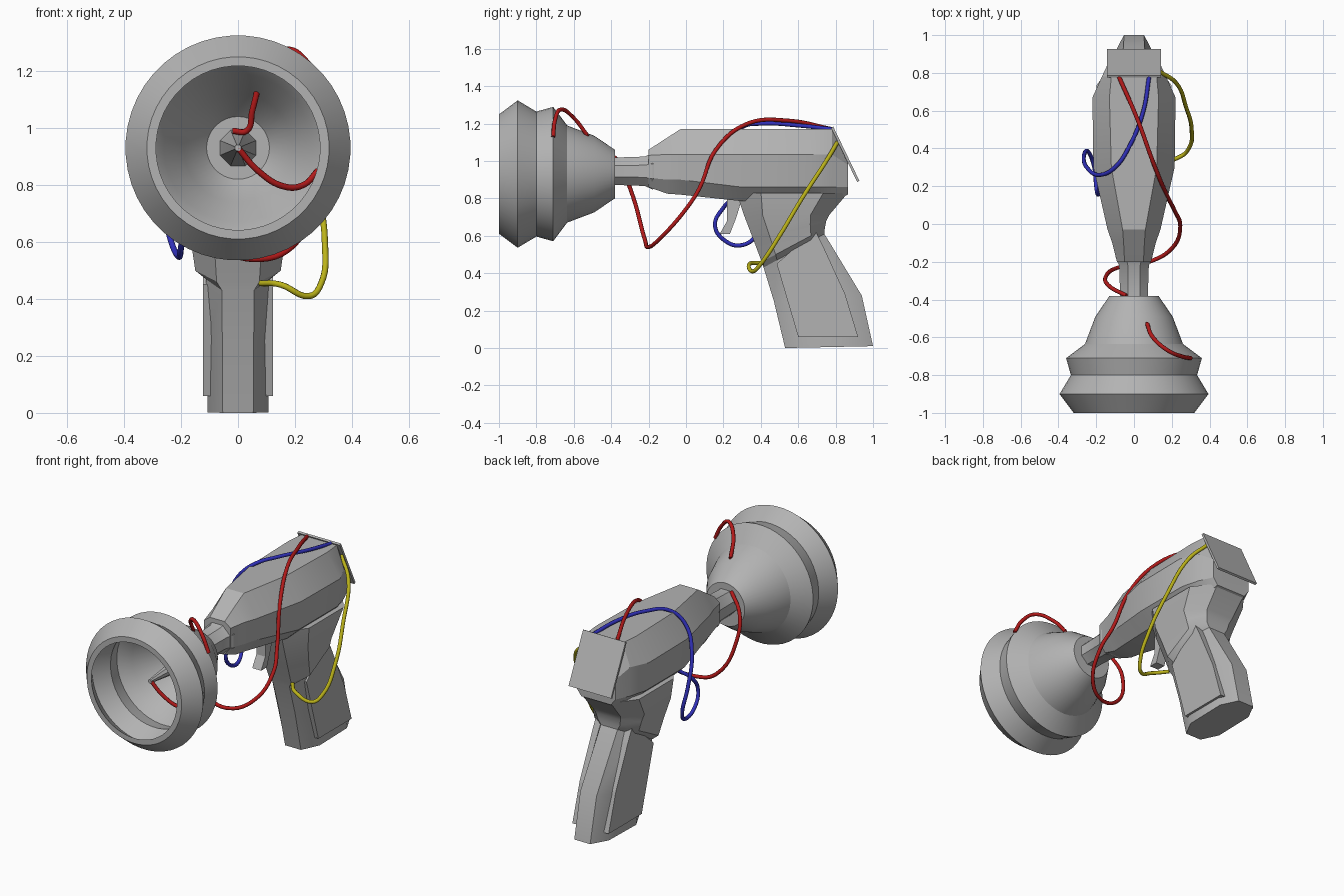
import bpy
import bmesh
from math import sin, cos, pi, radians
from mathutils import Vector

default_cube = bpy.data.objects.get("Cube")
if default_cube:
    bpy.data.objects.remove(default_cube, do_unlink=True)


def make_material(name, red, green, blue):
    material = bpy.data.materials.new(name)
    material.use_nodes = True
    colour = (red, green, blue, 1)
    material.diffuse_color = colour
    material.node_tree.nodes["Principled BSDF"].inputs["Base Color"].default_value = colour
    return material


GREY = make_material("grey metal", 0.45, 0.45, 0.45)
RED = make_material("red wire", 0.45, 0.01, 0.01)
BLUE = make_material("blue wire", 0.03, 0.03, 0.5)
YELLOW = make_material("yellow wire", 0.5, 0.45, 0.01)


def activate(obj):
    bpy.ops.object.select_all(action="DESELECT")
    obj.select_set(True)
    bpy.context.view_layer.objects.active = obj


def loft(name, rings, smooth_angle=30):
    """Skin a row of equal-sized point rings and cap both ends."""
    bm = bmesh.new()
    loops = [[bm.verts.new(point) for point in ring] for ring in rings]
    for low, high in zip(loops, loops[1:]):
        count = len(low)
        for i in range(count):
            j = (i + 1) % count
            bm.faces.new((low[i], low[j], high[j], high[i]))
    bm.faces.new(loops[0])
    bm.faces.new(loops[-1])
    bmesh.ops.recalc_face_normals(bm, faces=bm.faces[:])
    mesh = bpy.data.meshes.new(name)
    bm.to_mesh(mesh)
    bm.free()
    mesh.materials.append(GREY)
    obj = bpy.data.objects.new(name, mesh)
    bpy.context.collection.objects.link(obj)
    if smooth_angle:
        activate(obj)
        bpy.ops.object.shade_smooth_by_angle(angle=radians(smooth_angle))
    return obj


def lathe(name, profile, height, sides, smooth_angle=30):
    """Revolve (y, radius) pairs around a lengthwise axis."""
    angles = [2 * pi * (i + 0.5) / sides for i in range(sides)]
    rings = [[(r * cos(a), y, height + r * sin(a)) for a in angles] for y, r in profile]
    return loft(name, rings, smooth_angle)


def prism(name, outline, half_width):
    """Extrude a (y, z) outline across the width."""
    rings = [[(x, y, z) for y, z in outline] for x in (-half_width, half_width)]
    return loft(name, rings, 0)


def wire(name, material, points, radius=0.011):
    """Smooth round cable through the given points."""
    curve = bpy.data.curves.new(name, "CURVE")
    curve.dimensions = "3D"
    curve.bevel_depth = radius
    curve.bevel_resolution = 2
    curve.resolution_u = 6
    curve.use_fill_caps = True
    spline = curve.splines.new("BEZIER")
    spline.bezier_points.add(len(points) - 1)
    for knot, point in zip(spline.bezier_points, points):
        knot.co = Vector(point)
        knot.handle_left_type = knot.handle_right_type = "AUTO"
    curve.materials.append(material)
    obj = bpy.data.objects.new(name, curve)
    bpy.context.collection.objects.link(obj)
    activate(obj)
    bpy.ops.object.convert(target="MESH")


# Flared dish: outer steps up to the lip, then the hollow inside
AXIS = 0.93
outer = [(-0.38, 0.13), (-0.49, 0.205), (-0.635, 0.26), (-0.71, 0.36),
         (-0.8, 0.335), (-0.9, 0.395), (-1, 0.32)]
inner = [(-1, 0.288), (-0.9, 0.355), (-0.8, 0.3), (-0.71, 0.32),
         (-0.65, 0.26), (-0.5, 0.19), (-0.41, 0.11)]
lathe("dish", outer + inner, AXIS, 48)
lathe("emitter_spike", [(-0.4, 0.07), (-0.5, 0.05), (-0.85, 0.012)], AXIS, 8)

# Neck and collar joining the dish to the body
lathe("neck", [(-0.4, 0.08), (-0.36, 0.08), (-0.22, 0.085), (-0.18, 0.105), (-0.1, 0.09)],
      0.945, 8)

# Body: octagonal sections from front to back
# Each row: y, four heights from the top down, four half widths from the top down
body_rows = [
    (-0.2, (1.06, 1.03, 0.91, 0.86), (0.05, 0.09, 0.09, 0.05)),
    (-0.1, (1.125, 1.035, 0.9, 0.825), (0.055, 0.115, 0.11, 0.06)),
    (-0.03, (1.17, 1.035, 0.9, 0.82), (0.06, 0.14, 0.13, 0.07)),
    (0.3, (1.17, 1.035, 0.86, 0.785), (0.12, 0.215, 0.2, 0.12)),
    (0.67, (1.17, 1.035, 0.86, 0.785), (0.13, 0.22, 0.2, 0.12)),
    (0.78, (1.17, 1.035, 0.86, 0.785), (0.12, 0.17, 0.17, 0.12)),
    (0.866, (1.0, 0.98, 0.86, 0.82), (0.09, 0.13, 0.13, 0.1)),
]
body_rings = []
for y, heights, widths in body_rows:
    side = list(zip(widths, heights))
    body_rings.append([(w, y, z) for w, z in side] + [(-w, y, z) for w, z in reversed(side)])
loft("body", body_rings)


def grip_ring(front, back, half_width):
    """Chamfered section between a front and a back (y, z) point."""
    start, end = Vector((0, *front)), Vector((0, *back))
    side = [(0, 0.5), (0.22, 1), (0.78, 1), (1, 0.5)]
    points = [(t, w * half_width) for t, w in side]
    points += [(t, -w * half_width) for t, w in reversed(side)]
    return [start.lerp(end, t) + Vector((w, 0, 0)) for t, w in points]


# Grip: slanted sections, stepping out where it meets the body
loft("grip", [
    grip_ring((0.53, 0), (1, 0.01), 0.107),
    grip_ring((0.47, 0.25), (0.94, 0.28), 0.11),
    grip_ring((0.415, 0.43), (0.74, 0.61), 0.113),
    grip_ring((0.405, 0.46), (0.742, 0.64), 0.15),
    grip_ring((0.36, 0.58), (0.75, 0.68), 0.165),
    grip_ring((0.31, 0.71), (0.765, 0.71), 0.185),
    grip_ring((0.27, 0.83), (0.866, 0.83), 0.198),
])
prism("grip_panels", [(0.485, 0.45), (0.69, 0.63), (0.735, 0.54), (0.85, 0.29),
                      (0.92, 0.06), (0.6, 0.06)], 0.122)

# Trigger and tilted rear plate
prism("trigger", [(0.22, 0.8), (0.3, 0.8), (0.27, 0.7), (0.235, 0.61),
                  (0.18, 0.61), (0.22, 0.68)], 0.03)
prism("rear_plate", [(0.775, 1.178), (0.787, 1.184), (0.927, 0.894), (0.915, 0.888)], 0.143)

# Loose cables
wire("long_red_wire", RED, [
    (-0.08, 0.78, 1.17), (0.02, 0.55, 1.215), (0.1, 0.33, 1.2), (0.17, 0.16, 1.06),
    (0.215, 0.07, 0.85), (0.245, -0.01, 0.73), (0.2, -0.13, 0.595), (0.08, -0.2, 0.54),
    (-0.05, -0.22, 0.58), (-0.15, -0.28, 0.8), (-0.13, -0.33, 0.93), (-0.04, -0.38, 1.02)])
wire("dish_red_wire", RED, [
    (0.3, -0.71, 1.13), (0.25, -0.7, 1.22), (0.18, -0.67, 1.275),
    (0.1, -0.6, 1.23), (0.07, -0.53, 1.14)])
wire("inner_upper_red_wire", RED, [
    (0.07, -0.53, 1.14), (0.05, -0.52, 1.06), (0.03, -0.5, 0.99), (-0.02, -0.5, 0.99)])
wire("inner_lower_red_wire", RED, [
    (0, -0.84, 0.93), (0.07, -0.82, 0.85), (0.16, -0.79, 0.795),
    (0.23, -0.75, 0.8), (0.28, -0.71, 0.85)])
wire("blue_wire", BLUE, [
    (0.08, 0.78, 1.17), (0.05, 0.6, 1.19), (-0.02, 0.42, 1.2), (-0.1, 0.3, 1.18),
    (-0.18, 0.26, 1.1), (-0.25, 0.3, 0.95), (-0.265, 0.36, 0.78), (-0.24, 0.38, 0.62),
    (-0.21, 0.3, 0.55), (-0.2, 0.2, 0.58), (-0.19, 0.155, 0.66), (-0.18, 0.2, 0.75),
    (-0.13, 0.25, 0.8)])
wire("yellow_wire", YELLOW, [
    (0.13, 0.81, 1.1), (0.22, 0.75, 1.0), (0.275, 0.62, 0.8), (0.305, 0.5, 0.6),
    (0.29, 0.4, 0.45), (0.25, 0.36, 0.41), (0.15, 0.34, 0.45), (0.08, 0.41, 0.455)])
